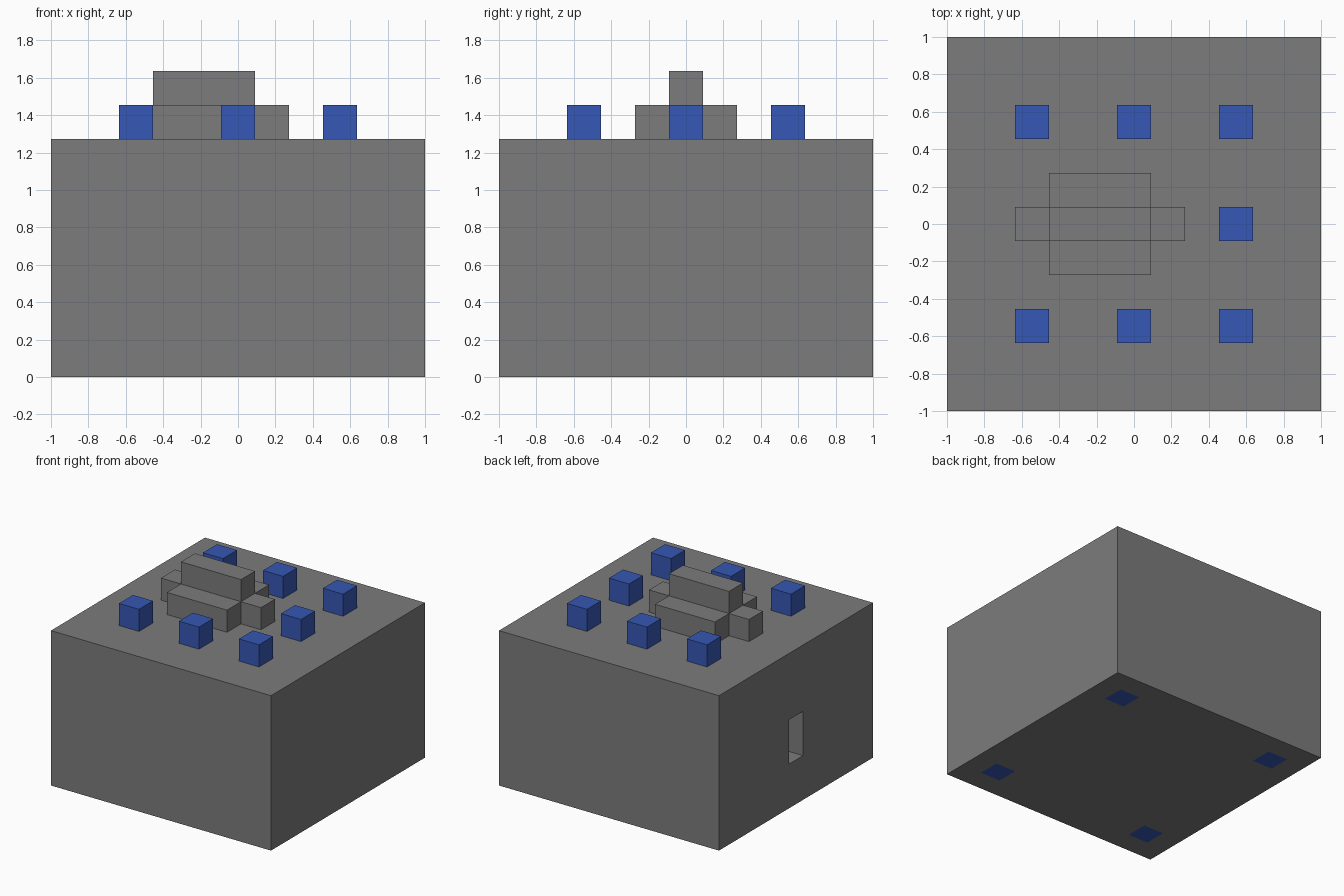
import bpy
import bmesh
from mathutils import Vector

old = bpy.data.objects.get("Cube")
if old:
    bpy.data.objects.remove(old, do_unlink=True)

B = 2 / 11          # one block: the hall is 11 x 11 x 7 blocks
ROOF = 7


def material(name, rgb):
    m = bpy.data.materials.new(name)
    m.use_nodes = True
    colour = (*rgb, 1)
    m.diffuse_color = colour
    m.node_tree.nodes["Principled BSDF"].inputs["Base Color"].default_value = colour
    return m


stone = material("grey stone", (0.2, 0.2, 0.2))
blue = material("blue", (0.037, 0.097, 0.46))


def block(name, low, high, *mats):
    """Box between two corners given in blocks."""
    low, high = Vector(low) * B, Vector(high) * B
    bm = bmesh.new()
    bmesh.ops.create_cube(bm, size=1)
    for v in bm.verts:
        v.co = [(low[i] + high[i]) / 2 + v.co[i] * (high[i] - low[i]) for i in range(3)]
    mesh = bpy.data.meshes.new(name)
    bm.to_mesh(mesh)
    bm.free()
    for m in mats:
        mesh.materials.append(m)
    ob = bpy.data.objects.new(name, mesh)
    bpy.context.collection.objects.link(ob)
    return ob


# Hall with blue corner squares cut into the underside
hall = block("hall", (-5.5, -5.5, 0), (5.5, 5.5, ROOF), stone, blue)
bm = bmesh.new()
bm.from_mesh(hall.data)
for axis in (Vector((1, 0, 0)), Vector((0, 1, 0))):
    for offset in (-4.5, -3.5, 3.5, 4.5):
        faces = [f for f in bm.faces if f.normal.z < -0.9]
        geom = set(faces)
        for f in faces:
            geom.update(f.edges, f.verts)
        bmesh.ops.bisect_plane(bm, geom=list(geom), plane_co=axis * offset * B, plane_no=axis)
        bm.normal_update()
for f in bm.faces:
    c = f.calc_center_median() / B
    if f.normal.z < -0.9 and all(abs(abs(k) - 4) < 0.1 for k in c.xy):
        f.material_index = 1
bm.to_mesh(hall.data)
bm.free()

# Inner room and its doorway
cutters = [
    block("room_cutter", (-4.5, -4.5, 2), (4.5, 4.5, 6), stone),
    block("doorway_cutter", (-6, -0.5, 2), (-4, 0.5, 4), stone),
]
for cutter in cutters:
    cutter.hide_render = True
    mod = hall.modifiers.new(cutter.name, "BOOLEAN")
    mod.operation = "DIFFERENCE"
    mod.solver = "EXACT"
    mod.object = cutter
bpy.context.view_layer.objects.active = hall
for mod in list(hall.modifiers):
    bpy.ops.object.modifier_apply(modifier=mod.name)
for cutter in cutters:
    bpy.data.objects.remove(cutter, do_unlink=True)

# Stepped centrepiece on the roof
block("centre_base", (-2.5, -1.5, ROOF), (0.5, 1.5, ROOF + 1), stone)
block("centre_top", (-2.5, -0.5, ROOF + 1), (0.5, 0.5, ROOF + 2), stone)
block("centre_right_end", (-3.5, -0.5, ROOF), (-2.5, 0.5, ROOF + 1), stone)
block("centre_left_end", (0.5, -0.5, ROOF), (1.5, 0.5, ROOF + 1), stone)

# Ring of blue blocks, open towards the doorway side
for x in (-3, 0, 3):
    for y in (-3, 0, 3):
        if y or x > 0:
            block("roof_block", (x - 0.5, y - 0.5, ROOF), (x + 0.5, y + 0.5, ROOF + 1), blue)
